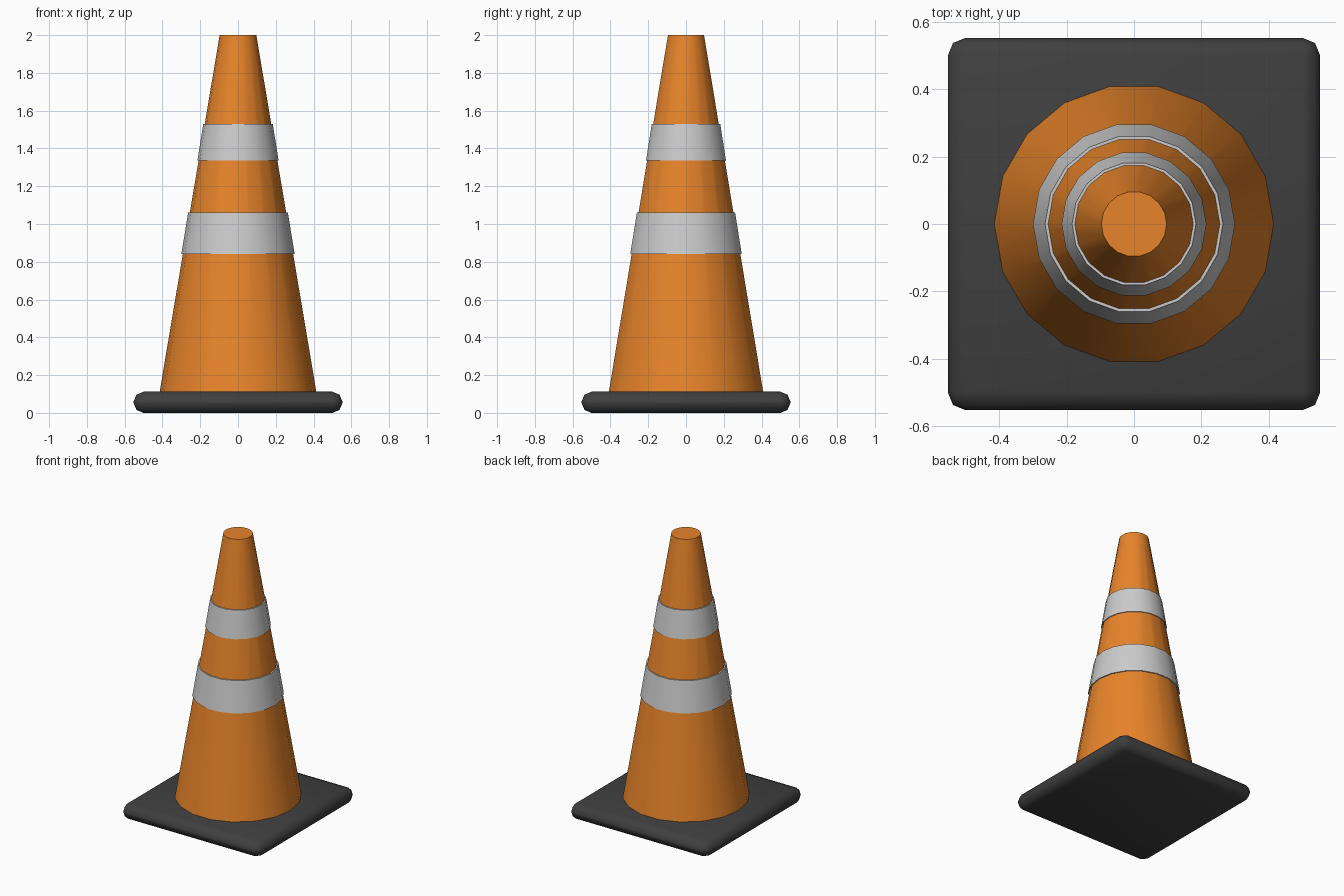
import bpy
import bmesh
from math import cos, sin, tau, radians

SIDES = 18

cube = bpy.data.objects.get("Cube")
if cube:
    bpy.data.objects.remove(cube, do_unlink=True)


def make_material(name, color, roughness):
    mat = bpy.data.materials.new(name)
    mat.use_nodes = True
    mat.diffuse_color = color
    shader = mat.node_tree.nodes["Principled BSDF"]
    shader.inputs["Base Color"].default_value = color
    shader.inputs["Roughness"].default_value = roughness
    return mat


def add_object(name, bm, mat, angle):
    bmesh.ops.recalc_face_normals(bm, faces=bm.faces)
    mesh = bpy.data.meshes.new(name)
    bm.to_mesh(mesh)
    bm.free()
    mesh.materials.append(mat)
    obj = bpy.data.objects.new(name, mesh)
    bpy.context.collection.objects.link(obj)
    bpy.ops.object.select_all(action="DESELECT")
    obj.select_set(True)
    bpy.context.view_layer.objects.active = obj
    bpy.ops.object.shade_smooth_by_angle(angle=radians(angle))
    return obj


def frustum(name, r_low, z_low, r_high, z_high, mat):
    """Capped, tapered ring of flat sides with a corner on the x axis."""
    bm = bmesh.new()
    low, high = [
        [bm.verts.new((r * cos(tau * i / SIDES), r * sin(tau * i / SIDES), z))
         for i in range(SIDES)]
        for r, z in ((r_low, z_low), (r_high, z_high))
    ]
    for i in range(SIDES):
        j = (i + 1) % SIDES
        bm.faces.new((low[i], low[j], high[j], high[i]))
    bm.faces.new(low[::-1])
    bm.faces.new(high)
    return add_object(name, bm, mat, 30)


orange = make_material("orange_plastic", (0.8, 0.23, 0.023, 1), 0.5)
white = make_material("reflective_white", (0.8, 0.8, 0.8, 1), 0.4)
black = make_material("black_rubber", (0.05, 0.05, 0.05, 1), 0.7)

# Square rubber base with rounded edges
bm = bmesh.new()
bmesh.ops.create_cube(bm, size=1)
bmesh.ops.scale(bm, vec=(1.106, 1.106, 0.112), verts=bm.verts)
bmesh.ops.translate(bm, vec=(0, 0, 0.056), verts=bm.verts)
bmesh.ops.bevel(bm, geom=bm.edges[:], offset=0.053, segments=2,
                profile=0.5, affect="EDGES")
add_object("base", bm, black, 50)

# Tapered body
frustum("cone_body", 0.415, 0.11, 0.097, 2.0, orange)

# Reflective bands, standing slightly proud of the body
frustum("lower_band", 0.30, 0.84, 0.264, 1.06, white)
frustum("upper_band", 0.215, 1.335, 0.184, 1.53, white)
